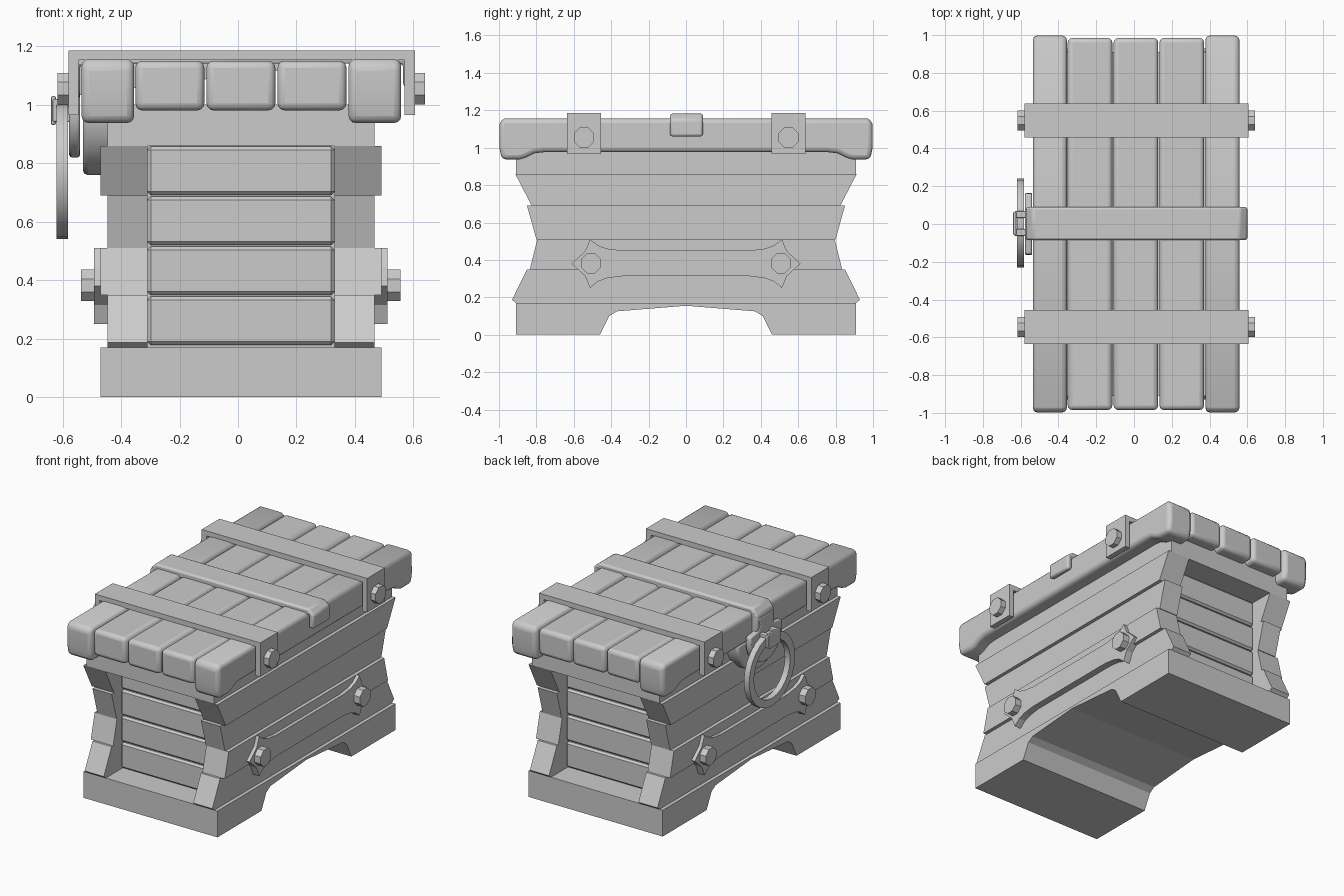
import bpy, bmesh, math
from mathutils import Vector, Matrix

cube = bpy.data.objects.get("Cube")
if cube:
    bpy.data.objects.remove(cube, do_unlink=True)

grey = bpy.data.materials.new("plain_grey")
grey.use_nodes = True
COLOUR = (0.6, 0.6, 0.6, 1)
grey.diffuse_color = COLOUR
grey.node_tree.nodes["Principled BSDF"].inputs["Base Color"].default_value = COLOUR
CX = 0.01  # middle of the chest across its width


def finish(name, bm, bevel=0, segments=2, smooth=False):
    bmesh.ops.recalc_face_normals(bm, faces=bm.faces)
    mesh = bpy.data.meshes.new(name)
    bm.to_mesh(mesh)
    bm.free()
    mesh.materials.append(grey)
    ob = bpy.data.objects.new(name, mesh)
    bpy.context.collection.objects.link(ob)
    if bevel:
        mod = ob.modifiers.new("Bevel", 'BEVEL')
        mod.width, mod.segments, mod.limit_method = bevel, segments, 'ANGLE'
    if smooth:
        bpy.ops.object.select_all(action='DESELECT')
        ob.select_set(True)
        bpy.context.view_layer.objects.active = ob
        bpy.ops.object.shade_smooth_by_angle(angle=math.radians(35))
    return ob


def prism(name, profile, axis, lo, hi, **kw):
    """Extrude a (y, z) profile along x, or an (x, z) profile along y."""
    bm = bmesh.new()
    place = (lambda p: (lo, *p)) if axis == 'x' else (lambda p: (p[0], lo, p[1]))
    face = bm.faces.new([bm.verts.new(place(p)) for p in profile])
    geom = bmesh.ops.extrude_face_region(bm, geom=[face])["geom"]
    move = Vector((hi - lo, 0, 0)) if axis == 'x' else Vector((0, hi - lo, 0))
    bmesh.ops.translate(bm, vec=move, verts=[g for g in geom if isinstance(g, bmesh.types.BMVert)])
    return finish(name, bm, **kw)


def box(name, x0, x1, y0, y1, z0, z1, **kw):
    return prism(name, [(y0, z0), (y1, z0), (y1, z1), (y0, z1)], 'x', x0, x1, **kw)


def mirrored(half):
    return half + [(-y, z) for y, z in reversed(half) if abs(y) > 1e-6]


def arc(cy, cz, r, a0, a1, n):
    angles = [math.radians(a0 + (a1 - a0) * i / n) for i in range(n + 1)]
    return [(cy + r * math.cos(a), cz + r * math.sin(a)) for a in angles]


def bolt(name, x0, x1, y, z):
    prism(name, arc(y, z, 0.058, 22.5, 337.5, 7), 'x', x0, x1)


# Base with an arched cut-out running across the width
prism("base", mirrored([(0, 0.155), (0.37, 0.125), (0.41, 0.1), (0.46, 0),
                        (0.91, 0), (0.91, 0.17)]), 'x', CX - 0.48, CX + 0.48)

# Staggered side boards that narrow to a waist
rows = [("side_board_1", [(0.91, 0.17), (0.93, 0.187), (0.85, 0.35)], 0.457),
        ("side_board_2", [(0.835, 0.35), (0.795, 0.51)], 0.48),
        ("side_board_3", [(0.8, 0.51), (0.85, 0.69)], 0.457),
        ("side_board_4", [(0.825, 0.69), (0.912, 0.858)], 0.48)]
for name, half, reach in rows:
    for side in (-1, 1):
        prism(f"{name}_{'left' if side > 0 else 'right'}", mirrored(half), 'x',
              CX + side * 0.32, CX + side * reach)

# Inner body, top frame and end slats
box("inner_body", CX - 0.33, CX + 0.33, -0.735, 0.735, 0.16, 0.9)
box("top_frame", CX - 0.457, CX + 0.457, -0.91, 0.91, 0.858, 1.0)
for end in (-1, 1):
    for i in range(4):
        z = 0.178 + i * 0.171
        box(f"end_slat_{'back' if end > 0 else 'front'}_{i + 1}", CX - 0.32, CX + 0.32,
            end * 0.7, end * 0.76, z, z + 0.166, bevel=0.012, segments=1)

# Lid planks: three plain ones between two heavier ones with dropped ends
for i in range(3):
    x = CX + (i - 1) * 0.243
    box(f"lid_plank_{i + 1}", x - 0.118, x + 0.118, -0.985, 0.985, 0.98, 1.15,
        bevel=0.025, segments=3, smooth=True)
edge = mirrored([(0.76, 0.976), (0.81, 0.97), (0.86, 0.945), (0.89, 0.937),
                 (0.985, 0.937), (0.998, 1.0), (0.998, 1.14), (0.97, 1.156)])
for x0, x1, side in ((-0.535, -0.355, "right"), (0.378, 0.558, "left")):
    prism(f"lid_edge_plank_{side}", edge, 'x', x0, x1, bevel=0.025, segments=3, smooth=True)

# Lid straps with bolts
strap = [(-0.58, 0.965), (-0.58, 1.185), (0.605, 1.185), (0.605, 0.965),
         (0.57, 0.965), (0.57, 1.152), (-0.545, 1.152), (-0.545, 0.965)]
for y, where in ((-0.545, "front"), (0.548, "back")):
    prism(f"lid_strap_{where}", strap, 'y', y - 0.091, y + 0.091)
    bolt(f"lid_bolt_left_{where}", 0.6, 0.64, y, 1.055)
    bolt(f"lid_bolt_right_{where}", -0.618, -0.575, y, 1.055)

# Side plates with pointed ends and bolts
half = [(0, 0.45), (0.34, 0.45), (0.42, 0.46), (0.47, 0.477), (0.513, 0.51), (0.54, 0.445),
        (0.613, 0.38), (0.54, 0.315), (0.513, 0.25), (0.47, 0.285), (0.42, 0.303),
        (0.34, 0.313), (0, 0.313)]
outline = half + [(-y, z) for y, z in reversed(half[1:-1])]
for side, where in ((-1, "right"), (1, "left")):
    prism(f"side_plate_{where}", outline, 'x', CX + side * 0.44, CX + side * 0.502)
    for y, end in ((-0.508, "front"), (0.508, "back")):
        bolt(f"side_bolt_{where}_{end}", CX + side * 0.49, CX + side * 0.546, y, 0.382)

# Centre strap and the hasp that hangs from it
prism("centre_strap", [(-0.573, 1.02), (-0.573, 1.14), (-0.535, 1.182), (0.56, 1.182),
                       (0.6, 1.15), (0.6, 1.06), (0.565, 1.06), (0.565, 1.14),
                       (-0.54, 1.14), (-0.54, 1.02)],
      'y', -0.085, 0.09, bevel=0.012, smooth=True)
prism("hasp", [(0.085, 1.12), (0.06, 1.07), (0.08, 1.04)] + arc(0, 0.985, 0.165, 15, -195, 14)
      + [(-0.08, 1.04), (-0.06, 1.07), (-0.085, 1.12)], 'x', -0.577, -0.54,
      bevel=0.008, smooth=True)
prism("lock_plate", arc(0, 0.985, 0.225, 0, -180, 14), 'x', -0.53, -0.43,
      bevel=0.015, smooth=True)

# Staple and pull ring
for y in (-0.045, 0.05):
    box("staple_leg", -0.635, -0.57, y - 0.018, y + 0.018, 0.94, 1.02, bevel=0.006)
box("staple_bar", -0.64, -0.622, -0.06, 0.065, 0.93, 1.03, bevel=0.008)
bm = bmesh.new()
ring_y, ring_z = 0.005, 0.775
quad = [bm.verts.new((x, ring_y, ring_z + r)) for x, r in
        ((-0.62, 0.185), (-0.62, 0.235), (-0.582, 0.235), (-0.582, 0.185))]
edges = [bm.edges.new((quad[i], quad[(i + 1) % 4])) for i in range(4)]
bmesh.ops.spin(bm, geom=quad + edges, cent=(0, ring_y, ring_z), axis=(1, 0, 0),
               angle=math.tau, steps=24)
bmesh.ops.remove_doubles(bm, verts=bm.verts, dist=0.0005)
finish("pull_ring", bm, smooth=True)
